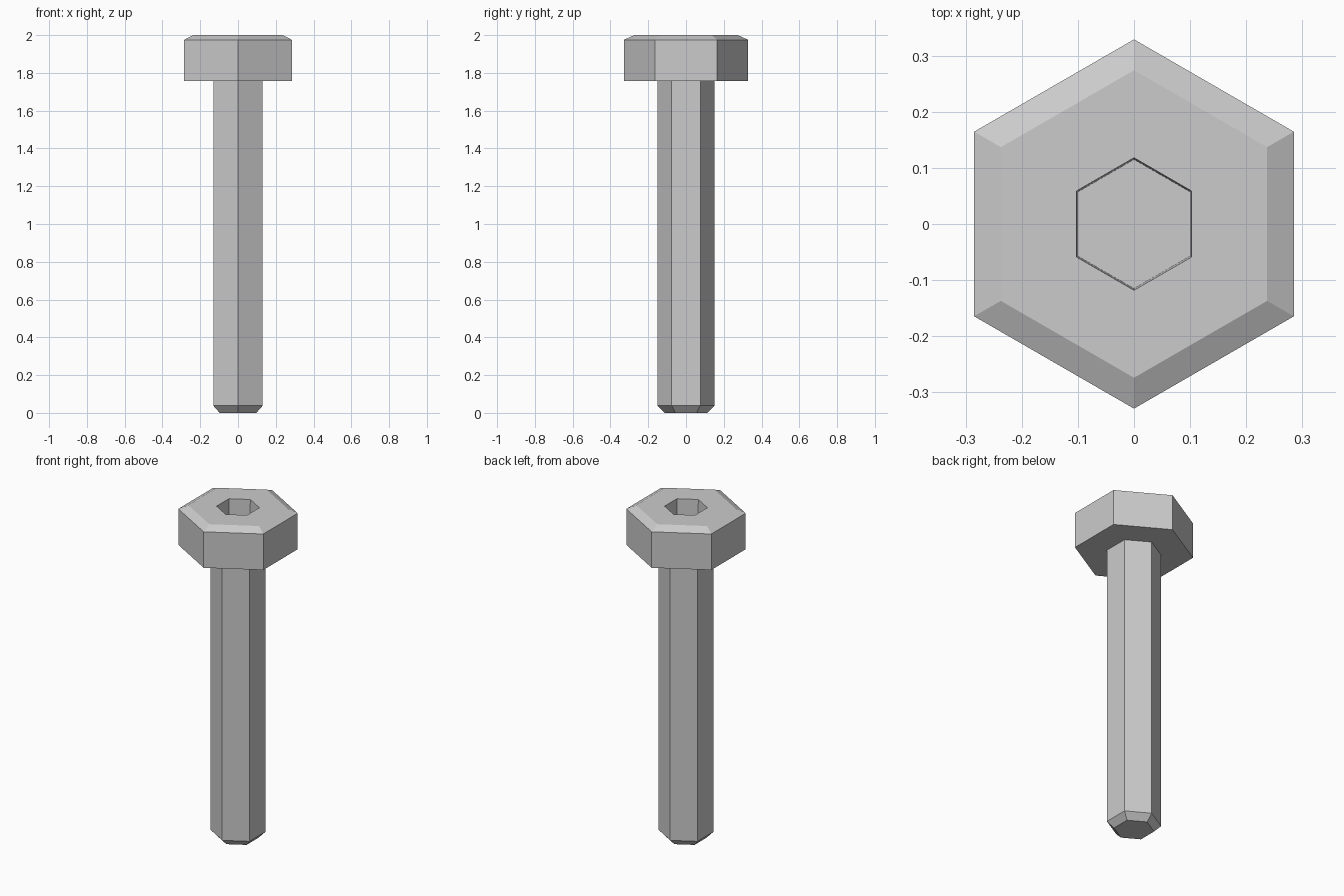
import bpy, bmesh
from math import sin, cos, pi

if "Cube" in bpy.data.objects:
    bpy.data.objects.remove(bpy.data.objects["Cube"])

SHANK_R = 0.151
SIDES = 6


def hex_lathe(name, profile, cap_start=False, cap_end=False):
    """Skin hexagonal rings (corner radius, z) with points facing +y and -y."""
    bm = bmesh.new()
    rings = []
    for r, z in profile:
        angles = [pi / 2 + 2 * pi * i / SIDES for i in range(SIDES)]
        rings.append([bm.verts.new((r * cos(a), r * sin(a), z)) for a in angles])
    for low, high in zip(rings, rings[1:]):
        for i in range(SIDES):
            j = (i + 1) % SIDES
            bm.faces.new((low[i], low[j], high[j], high[i]))
    if cap_start:
        bm.faces.new(list(reversed(rings[0])))
    if cap_end:
        bm.faces.new(rings[-1])
    mesh = bpy.data.meshes.new(name)
    bm.to_mesh(mesh)
    bm.free()
    obj = bpy.data.objects.new(name, mesh)
    bpy.context.collection.objects.link(obj)
    return obj


# Shank with chamfered tip
hex_lathe("shank", [(0.112, 0.0), (SHANK_R, 0.038), (SHANK_R, 1.757)],
          cap_start=True)

# Head: underside, sides, chamfer, top rim, then hex socket and its floor
hex_lathe("head", [(SHANK_R, 1.757), (0.329, 1.757), (0.329, 1.975),
                   (0.274, 2.0), (0.118, 2.0), (0.115, 1.90)],
          cap_end=True)
